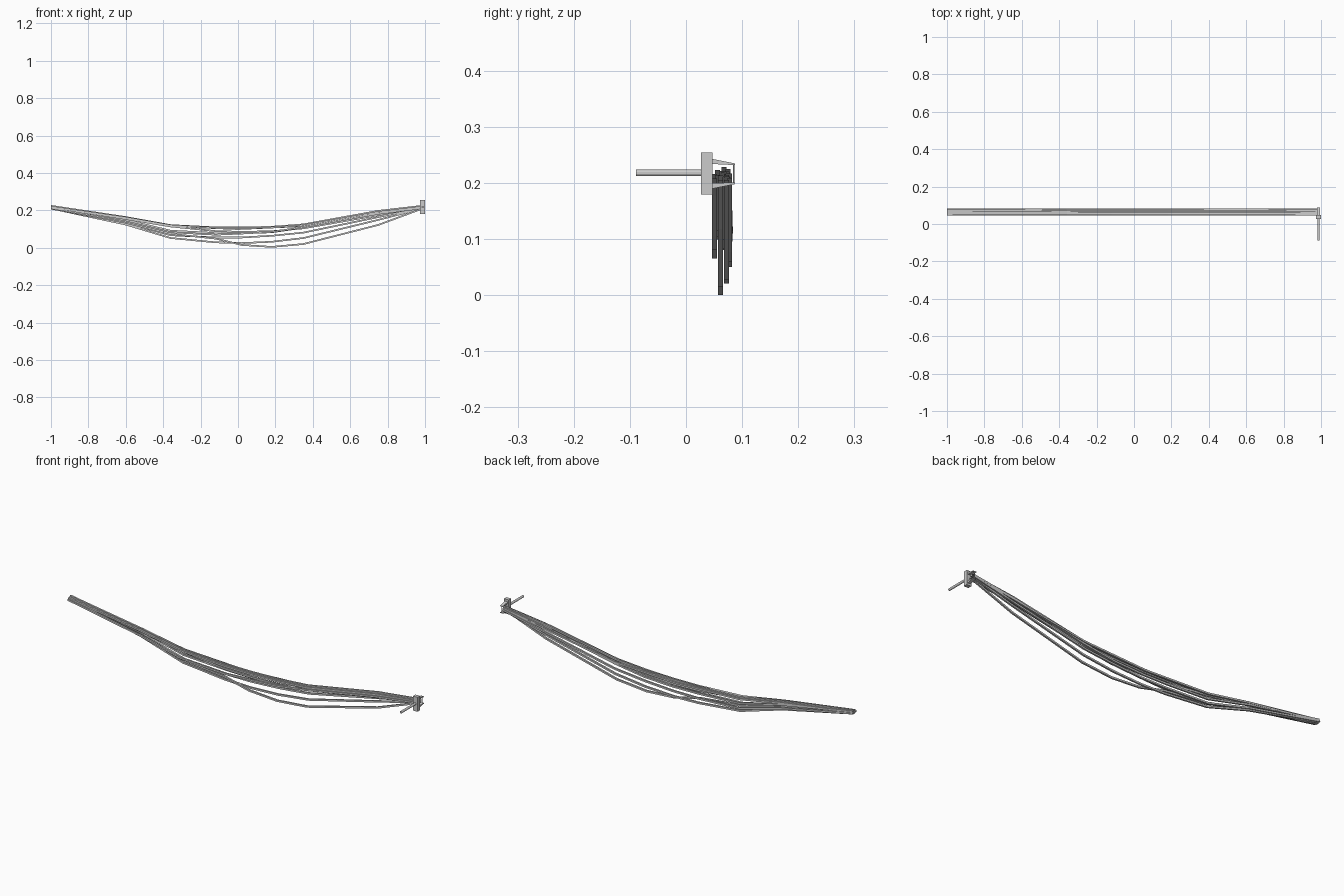
import bpy, bmesh, math
from mathutils import Vector

if "Cube" in bpy.data.objects:
    bpy.data.objects.remove(bpy.data.objects["Cube"])

HOOK_X = 0.987


def finish(bm, name):
    bmesh.ops.recalc_face_normals(bm, faces=bm.faces)
    me = bpy.data.meshes.new(name)
    bm.to_mesh(me)
    bm.free()
    ob = bpy.data.objects.new(name, me)
    bpy.context.collection.objects.link(ob)
    return ob


def prism(name, profile, x0, x1):
    """Extrude a (y, z) outline along x."""
    bm = bmesh.new()
    face = bm.faces.new([bm.verts.new((x0, y, z)) for y, z in profile])
    ext = bmesh.ops.extrude_face_region(bm, geom=[face])
    moved = [v for v in ext["geom"] if isinstance(v, bmesh.types.BMVert)]
    bmesh.ops.translate(bm, verts=moved, vec=(x1 - x0, 0, 0))
    return finish(bm, name)


def tube(name, points, radius, sides, caps=True):
    """Sweep a flat-shaded section with flat top and bottom along a polyline."""
    pts = [Vector(p) for p in points]
    bm = bmesh.new()
    rings = []
    for i, p in enumerate(pts):
        t = (pts[min(i + 1, len(pts) - 1)] - pts[max(i - 1, 0)]).normalized()
        ref = Vector((0, 1, 0)) if abs(t.y) < 0.9 else Vector((1, 0, 0))
        u = (ref - t * ref.dot(t)).normalized()
        w = t.cross(u)
        rings.append([bm.verts.new(p + radius * (u * math.cos(a) + w * math.sin(a)))
                      for a in (2 * math.pi * (k + 0.5) / sides for k in range(sides))])
    for a, b in zip(rings, rings[1:]):
        for k in range(sides):
            n = (k + 1) % sides
            bm.faces.new((a[k], a[n], b[n], b[k]))
    if caps:
        bm.faces.new(rings[0])
        bm.faces.new(rings[-1])
    return finish(bm, name)


# sagging cables: y, end height, heights at the inner stations
STATIONS = (-0.60, -0.36, -0.12, 0.02, 0.18, 0.35, 0.75)
CABLES = [
    (0.051, 0.212, (0.140, 0.083, 0.070, 0.076, 0.085, 0.110, 0.182)),
    (0.056, 0.219, (0.161, 0.119, 0.106, 0.104, 0.108, 0.120, 0.191)),
    (0.0615, 0.209, (0.134, 0.074, 0.049, 0.015, 0.0045, 0.020, 0.122)),
    (0.064, 0.217, (0.154, 0.114, 0.089, 0.085, 0.088, 0.104, 0.174)),
    (0.068, 0.224, (0.164, 0.121, 0.109, 0.108, 0.112, 0.125, 0.197)),
    (0.072, 0.210, (0.124, 0.052, 0.029, 0.025, 0.032, 0.052, 0.149)),
    (0.075, 0.221, (0.149, 0.091, 0.079, 0.077, 0.083, 0.107, 0.187)),
    (0.078, 0.213, (0.131, 0.067, 0.055, 0.055, 0.064, 0.081, 0.164)),
]
for i, (y, end, heights) in enumerate(CABLES):
    pts = [(-1.0, y, end)] + [(x, y, z) for x, z in zip(STATIONS, heights)]
    pts.append((0.985, y, end))
    tube(f"cable_{i + 1}", pts, 0.0062, 4, caps=False)

# extra cable that bows slightly outwards
tube("cable_outer", [(-1, 0.073, 0.216), (-0.6, 0.077, 0.158), (-0.36, 0.079, 0.115),
                     (0.0, 0.078, 0.100), (0.35, 0.079, 0.116),
                     (0.75, 0.077, 0.180), (0.985, 0.073, 0.216)], 0.0062, 4, caps=False)

# wall plate
prism("mounting_plate", [(0.027, 0.18), (0.047, 0.18), (0.047, 0.254), (0.027, 0.254)],
      0.974, 1.0)
# rod fixed into the plate
tube("wall_rod", [(HOOK_X, -0.089, 0.218), (HOOK_X, 0.03, 0.218)], 0.006, 12)
# tapered arms holding the bundle
prism("upper_arm", [(0.047, 0.234), (0.087, 0.232), (0.087, 0.235), (0.047, 0.243)],
      0.979, 0.995)
prism("lower_arm", [(0.047, 0.190), (0.087, 0.198), (0.087, 0.201), (0.047, 0.200)],
      0.979, 0.995)
# pin closing the bracket
tube("retaining_pin", [(HOOK_X, 0.0852, 0.198), (HOOK_X, 0.0852, 0.235)], 0.0018, 8)
